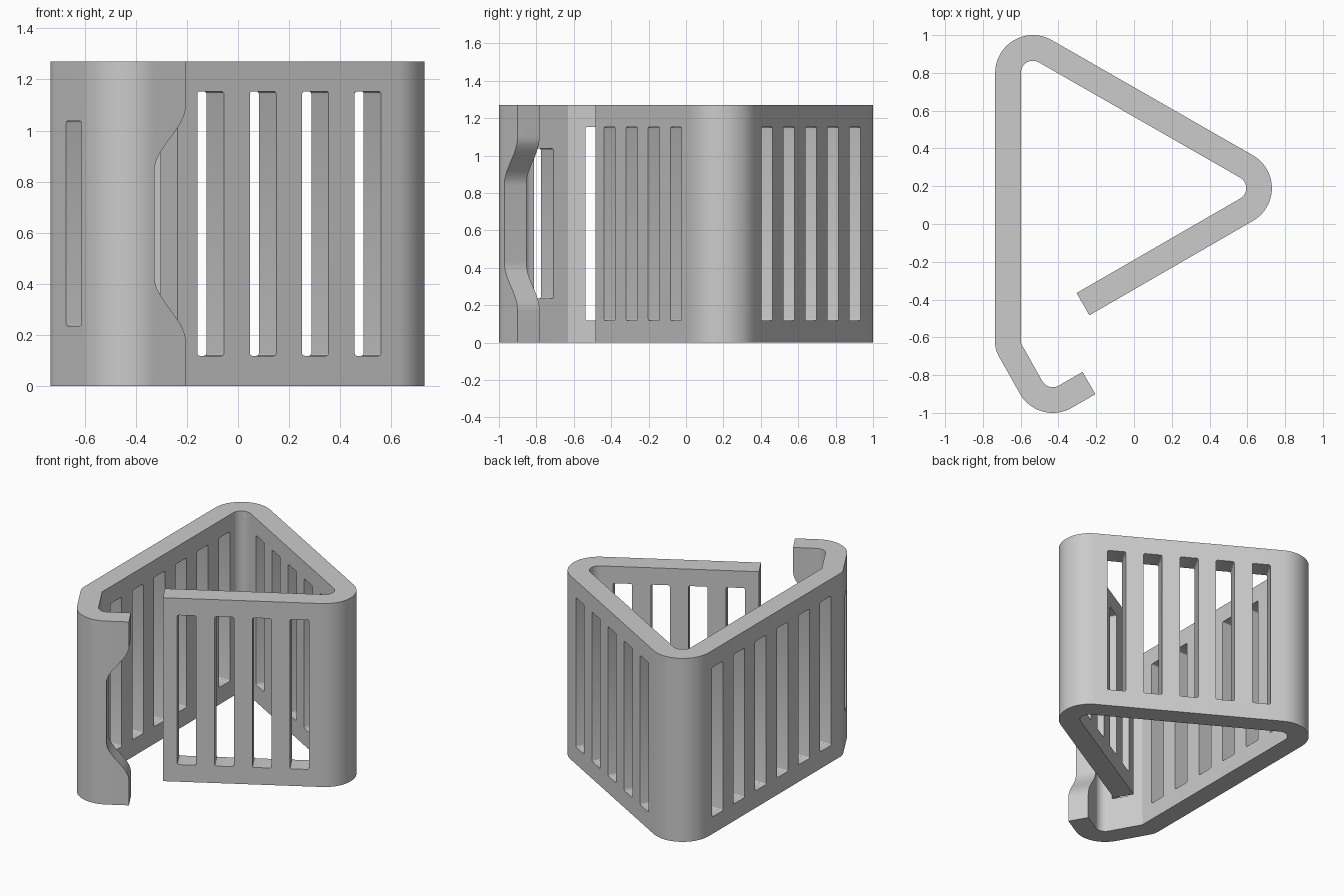
import bpy
import bmesh
import math
from mathutils import Vector

HEIGHT = 1.27
OUTER, INNER = 0.2, 0.064          # bend radii
WALL = OUTER - INNER               # band thickness
SLOT_WIDTH, SLOT_PITCH = 0.12, 0.2367

# Bend centres
right_bend = Vector((0.53, 0.19))
back_bend = Vector((-0.535, 0.8))
knee = Vector((-0.599, -0.63))
hook_bend = Vector((-0.43, -0.8))


def polar(degrees):
    a = math.radians(degrees)
    return Vector((math.cos(a), math.sin(a)))


def arc(centre, radius, start, end, steps=24):
    return [centre + radius * polar(start + (end - start) * i / steps)
            for i in range(steps + 1)]


def make_object(name, bm):
    bmesh.ops.recalc_face_normals(bm, faces=bm.faces)
    mesh = bpy.data.meshes.new(name)
    bm.to_mesh(mesh)
    bm.free()
    obj = bpy.data.objects.new(name, mesh)
    bpy.context.collection.objects.link(obj)
    return obj


def prism(bm, points, direction):
    """Extrude a closed 3D outline along a direction."""
    face = bm.faces.new([bm.verts.new(p) for p in points])
    result = bmesh.ops.extrude_face_region(bm, geom=[face], use_keep_orig=True)
    moved = [g for g in result["geom"] if isinstance(g, bmesh.types.BMVert)]
    bmesh.ops.translate(bm, verts=moved, vec=direction)


def wall_cut(bm, start, heading, outline):
    """Cut an outline of (distance along wall, height) through a wall."""
    along, outward = polar(heading), polar(heading - 90)
    points = [(start + along * u + outward * 0.03).to_3d() + Vector((0, 0, z))
              for u, z in outline]
    prism(bm, points, -outward.to_3d() * (WALL + 0.06))


def slot_row(bm, start, heading, first, count, low, high):
    r = 0.01
    for i in range(count):
        u0 = first + i * SLOT_PITCH
        u1 = u0 + SLOT_WIDTH
        corners = [(u1 - r, high - r, 0), (u0 + r, high - r, 90),
                   (u0 + r, low + r, 180), (u1 - r, low + r, 270)]
        outline = []
        for u, z, a in corners:
            outline += arc(Vector((u, z)), r, a, a + 90, 3)
        wall_cut(bm, start, heading, outline)


cube = bpy.data.objects.get("Cube")
if cube:
    bpy.data.objects.remove(cube, do_unlink=True)

# Bent band: outer edge one way, inner edge back
front_start = right_bend + OUTER * polar(-60) - polar(30)
hook_start = hook_bend + OUTER * polar(300)
hook_length = 0.145
hook_tip = hook_start + polar(30) * hook_length
inward = polar(120) * WALL
outline = [front_start]
outline += arc(right_bend, OUTER, -60, 60)
outline += arc(back_bend, OUTER, 60, 180)
outline += arc(knee, WALL, 180, 210, 8)
outline += arc(hook_bend, OUTER, 210, 300)
outline += [hook_tip, hook_tip + inward]
outline += arc(hook_bend, INNER, 300, 210)
outline += [knee]
outline += arc(back_bend, INNER, 180, 60)
outline += arc(right_bend, INNER, 60, -60)
outline += [front_start + inward]
bm = bmesh.new()
prism(bm, [p.to_3d() for p in outline], Vector((0, 0, HEIGHT)))
band = make_object("slotted_bent_band", bm)

# Slots in each wall
bm = bmesh.new()
low, high = 0.118, 1.153
slot_row(bm, front_start, 30, 0.089, 4, low, high)
slot_row(bm, right_bend + OUTER * polar(60), 150, 0.08, 5, low, high)
slot_row(bm, back_bend + OUTER * polar(180), 270, 0.034, 6, low, high)
slot_row(bm, knee + WALL * polar(210), 300, 0.09, 1, 0.235, 1.038)

# Smooth finger notch in the hook's free edge
depth, z_start, z_full, steps = 0.142, 0.17, 0.43, 20
curve = []
for i in range(steps + 1):
    t = i / steps
    u = hook_length - depth * (1 - math.cos(math.pi * t)) / 2
    curve.append((u, z_start + (z_full - z_start) * t))
curve += [(u, HEIGHT - z) for u, z in reversed(curve)]
far = hook_length + 0.05
wall_cut(bm, hook_start, 30, [(far, z_start)] + curve + [(far, HEIGHT - z_start)])
cutter = make_object("slot_cutter", bm)
cutter.hide_render = True

cut = band.modifiers.new("slots", 'BOOLEAN')
cut.operation = 'DIFFERENCE'
cut.solver = 'EXACT'
cut.object = cutter

bpy.ops.object.select_all(action='DESELECT')
band.select_set(True)
bpy.context.view_layer.objects.active = band
bpy.ops.object.modifier_apply(modifier=cut.name)
bpy.data.objects.remove(cutter, do_unlink=True)

# Plain grey finish
grey = bpy.data.materials.new("light_grey")
grey.use_nodes = True
colour = (0.6, 0.6, 0.6, 1)
grey.diffuse_color = colour
grey.node_tree.nodes["Principled BSDF"].inputs["Base Color"].default_value = colour
band.data.materials.clear()
band.data.materials.append(grey)
bpy.ops.object.shade_smooth_by_angle(angle=math.radians(25))
